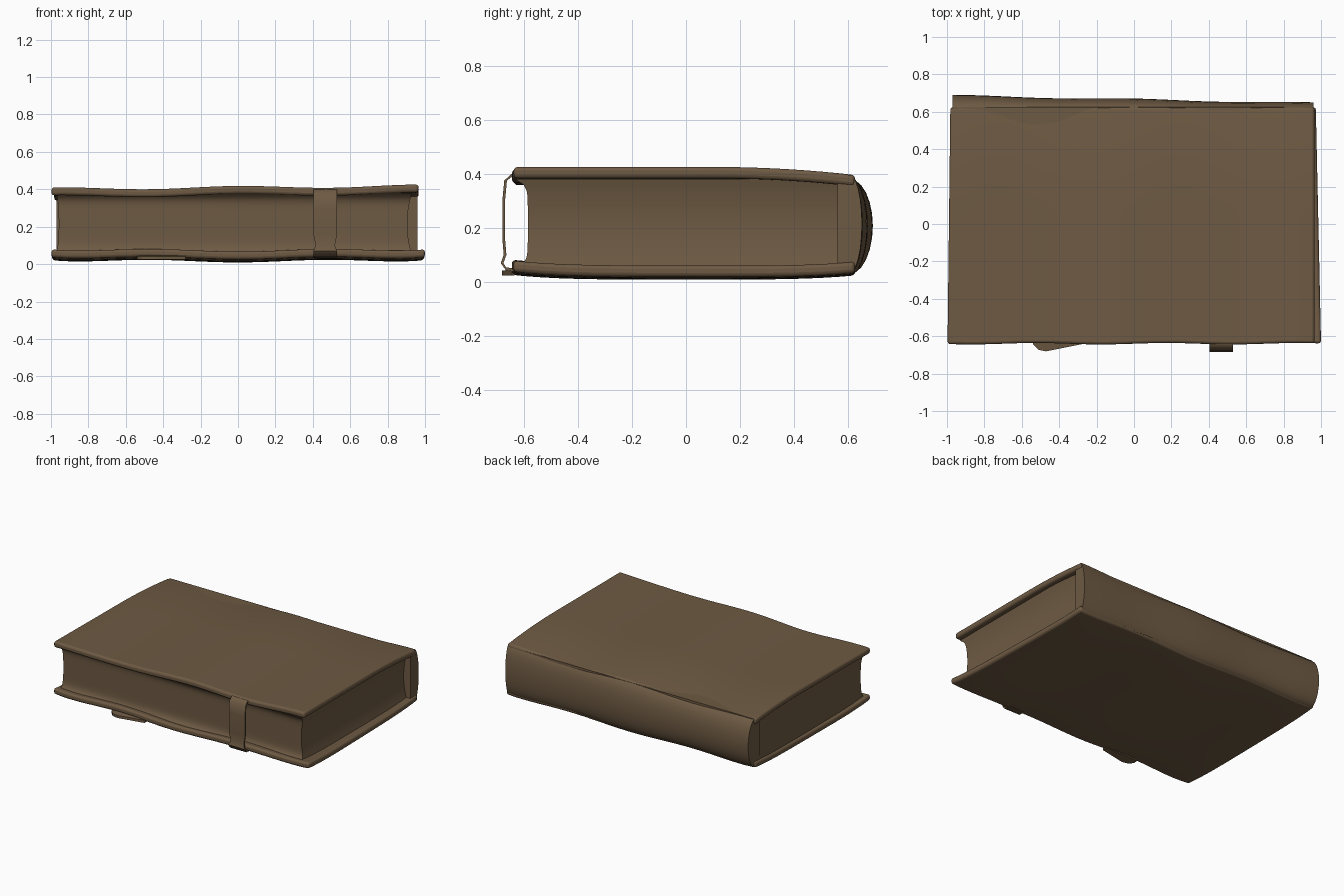
import bpy, bmesh
from math import cos, sin, pi, radians

if "Cube" in bpy.data.objects:
    bpy.data.objects.remove(bpy.data.objects["Cube"])

# Worn brown leather, used for the whole book
leather = bpy.data.materials.new("worn_brown_leather")
leather.use_nodes = True
COLOUR = (0.155, 0.102, 0.056, 1)
leather.diffuse_color = COLOUR
bsdf = leather.node_tree.nodes["Principled BSDF"]
bsdf.inputs["Base Color"].default_value = COLOUR
bsdf.inputs["Roughness"].default_value = 0.9


def finish(name, bm, angle=50):
    bmesh.ops.recalc_face_normals(bm, faces=bm.faces)
    mesh = bpy.data.meshes.new(name)
    bm.to_mesh(mesh)
    bm.free()
    mesh.materials.append(leather)
    obj = bpy.data.objects.new(name, mesh)
    bpy.context.collection.objects.link(obj)
    bpy.ops.object.select_all(action='DESELECT')
    obj.select_set(True)
    bpy.context.view_layer.objects.active = obj
    bpy.ops.object.shade_smooth_by_angle(angle=radians(angle))
    return obj


def loft(name, rings, angle=50):
    """Skin closed rings of equal length and cap both ends."""
    bm = bmesh.new()
    rows = [[bm.verts.new(p) for p in ring] for ring in rings]
    n = len(rows[0])
    for a, b in zip(rows, rows[1:]):
        for i in range(n):
            j = (i + 1) % n
            bm.faces.new((a[i], a[j], b[j], b[i]))
    bm.faces.new(rows[0])
    bm.faces.new(rows[-1])
    return finish(name, bm, angle)


# Uneven outer surfaces of the two covers
def top_height(x, y):
    return 0.411 + 0.008 * x + 0.007 * cos(6.5 * x) - 0.027 * max(0, (y - 0.1) / 0.5) ** 2


def bottom_height(x, y):
    return 0.016 + 0.007 * cos(6.5 * x + pi) + 0.012 * x ** 8 + 0.018 * (y / 0.65) ** 4


def cover(name, height, direction, right_front, right_back):
    bm = bmesh.new()
    bmesh.ops.create_grid(bm, x_segments=32, y_segments=22, size=1)
    for v in bm.verts:
        s, t = v.co.x, v.co.y
        back = (t + 1) / 2
        left = -0.997 + 0.015 * back
        right = right_front + (right_back - right_front) * back
        x = left + (right - left) * (s + 1) / 2
        y = -0.64 + 1.265 * back + 0.004 * sin(9 * x) * (1 - back)
        v.co = (x, y, height(x, y))
    # Thicken the sheet inwards to a board
    faces = bm.faces[:]
    inner = bmesh.ops.extrude_face_region(bm, geom=faces, use_keep_orig=True)
    for v in inner["geom"]:
        if isinstance(v, bmesh.types.BMVert):
            v.co.z += 0.042 * direction
    obj = finish(name, bm)
    soft = obj.modifiers.new("rounded_rim", 'BEVEL')
    soft.width, soft.segments = 0.014, 3
    soft.limit_method, soft.angle_limit = 'ANGLE', radians(50)
    return obj


cover("top_cover", top_height, -1, 0.965, 0.965)
cover("bottom_cover", bottom_height, 1, 1.0, 0.972)

# Page block, hollowed on its three open sides and flared at the covers
rings = []
for k in range(17):
    u = 2 * k / 16 - 1
    z = 0.215 + 0.165 * u
    flare = u ** 8
    x0 = -0.958 - 0.012 * u * u
    x1 = 0.905 + 0.025 * u * u
    y0 = -0.585 - 0.045 * flare
    rings.append([(x0, y0, z), (x1, y0, z), (x1, 0.625, z), (x0, 0.625, z)])
loft("page_block", rings)

# Rounded spine, swelling slightly towards its right-hand end
rings = []
for k in range(25):
    x = -0.97 + 1.93 * k / 24
    bulge = 0.062 - 0.021 * x + 0.004 * cos(7 * x)
    z_top, z_low = top_height(x, 0.6) - 0.002, bottom_height(x, 0.6) + 0.002
    mid, half = (z_top + z_low) / 2, (z_top - z_low) / 2
    ring = [(x, 0.56, mid - half * 0.9), (x, 0.56, mid + half * 0.9)]
    for i in range(13):
        a = pi / 2 - pi * i / 12
        ring.append((x, 0.605 + bulge * cos(a), mid + half * sin(a)))
    rings.append(ring)
loft("spine", rings)

# Clasp strap hanging in front of the pages and hooked over both covers
path = [(-0.60, 0.402), (-0.645, 0.400), (-0.672, 0.375), (-0.679, 0.30),
        (-0.679, 0.16), (-0.674, 0.10), (-0.685, 0.07), (-0.665, 0.042), (-0.61, 0.035)]
rings = []
for i, (y, z) in enumerate(path):
    pinch = 0.012 if i == 5 else 0
    hook = 0.012 if z > 0.39 or z < 0.05 else 0
    dz = -hook if z > 0.2 else hook
    dy = 0.01 if not hook else 0
    x0, x1 = 0.403 + pinch, 0.53 - pinch
    rings.append([(x0, y, z), (x1, y, z), (x1, y + dy, z + dz), (x0, y + dy, z + dz)])
loft("clasp_strap", rings)

# Torn leather flap on the front edge of the bottom cover
rings = []
for x, out in ((-0.54, 0), (-0.51, 0.03), (-0.47, 0.038), (-0.40, 0.024), (-0.28, 0)):
    y = -0.643 - out
    rings.append([(x, -0.61, 0.028), (x, y, 0.024), (x, y, 0.042), (x, -0.61, 0.05)])
loft("torn_flap", rings)
